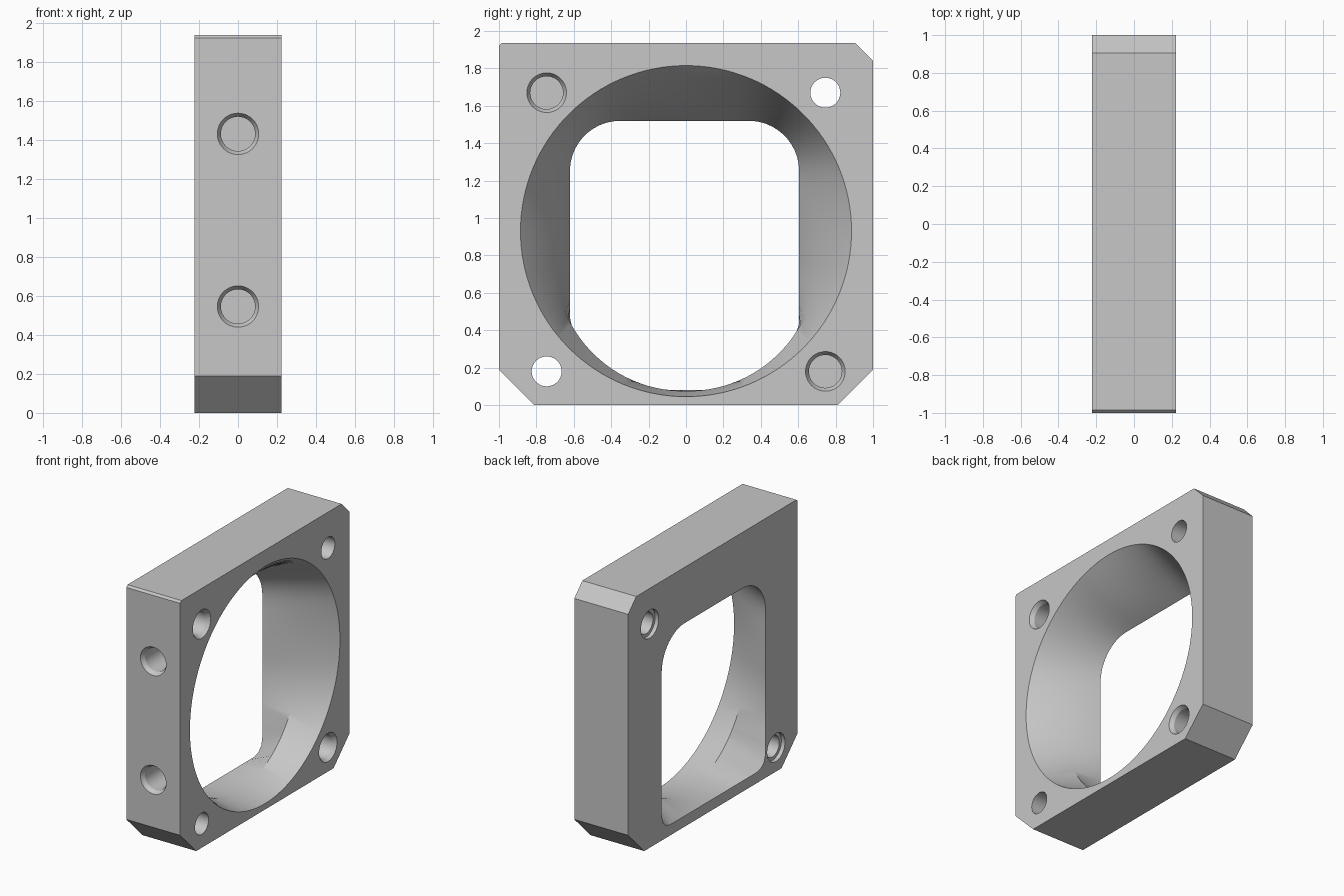
import bpy, bmesh, math
from mathutils import Vector, Matrix

cube = bpy.data.objects.get("Cube")
if cube:
    bpy.data.objects.remove(cube, do_unlink=True)

HALF = 0.2225      # half the plate thickness
MID_Z = 0.93       # height of the main bore

grey = bpy.data.materials.new("plain grey")
grey.use_nodes = True
colour = (0.57, 0.57, 0.57, 1)
grey.diffuse_color = colour
grey.node_tree.nodes["Principled BSDF"].inputs["Base Color"].default_value = colour


def skin(name, rings):
    """Closed solid through a series of rings with equal point counts."""
    bm = bmesh.new()
    loops = [[bm.verts.new(p) for p in ring] for ring in rings]
    for a, b in zip(loops, loops[1:]):
        for i in range(len(a)):
            j = (i + 1) % len(a)
            bm.faces.new((a[i], a[j], b[j], b[i]))
    bm.faces.new(loops[0][::-1])
    bm.faces.new(loops[-1])
    bmesh.ops.recalc_face_normals(bm, faces=bm.faces)
    mesh = bpy.data.meshes.new(name)
    bm.to_mesh(mesh)
    bm.free()
    mesh.materials.append(grey)
    obj = bpy.data.objects.new(name, mesh)
    bpy.context.collection.objects.link(obj)
    return obj


def section(x, cy, half, low, high, r_top, r_bottom, count=128):
    """Rounded rectangle sampled along rays from the bore centre."""
    def inside(y, z):
        r = r_top if z > MID_Z else r_bottom
        dy = abs(y - cy) - (half - r)
        dz = max(z - (high - r), (low + r) - z)
        return math.hypot(max(dy, 0), max(dz, 0)) + min(max(dy, dz), 0) < r
    ring = []
    for i in range(count):
        a = math.tau * i / count
        near, far = 0, 2
        for _ in range(30):
            t = (near + far) / 2
            if inside(t * math.cos(a), MID_Z + t * math.sin(a)):
                near = t
            else:
                far = t
        ring.append(Vector((x, near * math.cos(a), MID_Z + near * math.sin(a))))
    return ring


def hole(name, start, direction, profile, count=40):
    """Round cutter; profile lists (depth, radius) from the entry face."""
    turn = Vector(direction).to_track_quat('Z', 'Y').to_matrix().to_4x4()
    place = Matrix.Translation(start) @ turn
    angles = [math.tau * i / count for i in range(count)]
    return skin(name, [[place @ Vector((r * math.cos(a), r * math.sin(a), d))
                        for a in angles] for d, r in profile])


# Plate with chamfered corners
outline = [(-0.81, 0), (0.81, 0), (1, 0.19), (1, 1.84), (0.905, 1.937),
           (-0.985, 1.937), (-1, 1.922), (-1, 0.19)]
plate = skin("mounting_plate", [[Vector((x, y, z)) for y, z in outline]
                                for x in (-HALF, HALF)])

# Bore blending from a round mouth to a rounded square outlet
mouth = (0, 0.885, 0.045, 1.815, 0.885, 0.885)
waist = (0, 0.70, 0.075, 1.62, 0.42, 0.69)
outlet = (-0.008, 0.613, 0.08, 1.52, 0.27, 0.10)
cutters = [skin("bore_cutter", [section(x, *shape) for x, shape in (
    (-HALF - 0.05, outlet), (-HALF, outlet), (0, waist),
    (HALF, mouth), (HALF + 0.05, mouth))])]

# Tapered blind sockets and countersunk through holes
socket = [(-0.02, 0.106), (0, 0.106), (0.03, 0.088), (0.22, 0.088)]
through = [(-0.02, 0.105), (0.03, 0.105), (0.03, 0.08), (0.5, 0.08)]
for y, z in ((-0.745, 1.67), (0.745, 0.18)):
    cutters.append(hole("face_socket_cutter", (HALF, y, z), (-1, 0, 0), socket))
    cutters.append(hole("through_hole_cutter", (-HALF, -y, z), (1, 0, 0), through))
for z in (0.545, 1.43):
    cutters.append(hole("front_socket_cutter", (0, -1, z), (0, 1, 0), socket))

# Cut everything, then drop the cutters
bpy.context.view_layer.objects.active = plate
for cutter in cutters:
    cutter.hide_render = True
    mod = plate.modifiers.new("cut", 'BOOLEAN')
    mod.operation = 'DIFFERENCE'
    mod.solver = 'EXACT'
    mod.object = cutter
    bpy.ops.object.modifier_apply(modifier=mod.name)
for cutter in cutters:
    bpy.data.objects.remove(cutter, do_unlink=True)

bpy.ops.object.select_all(action='DESELECT')
plate.select_set(True)
bpy.ops.object.shade_smooth_by_angle(angle=math.radians(28))
